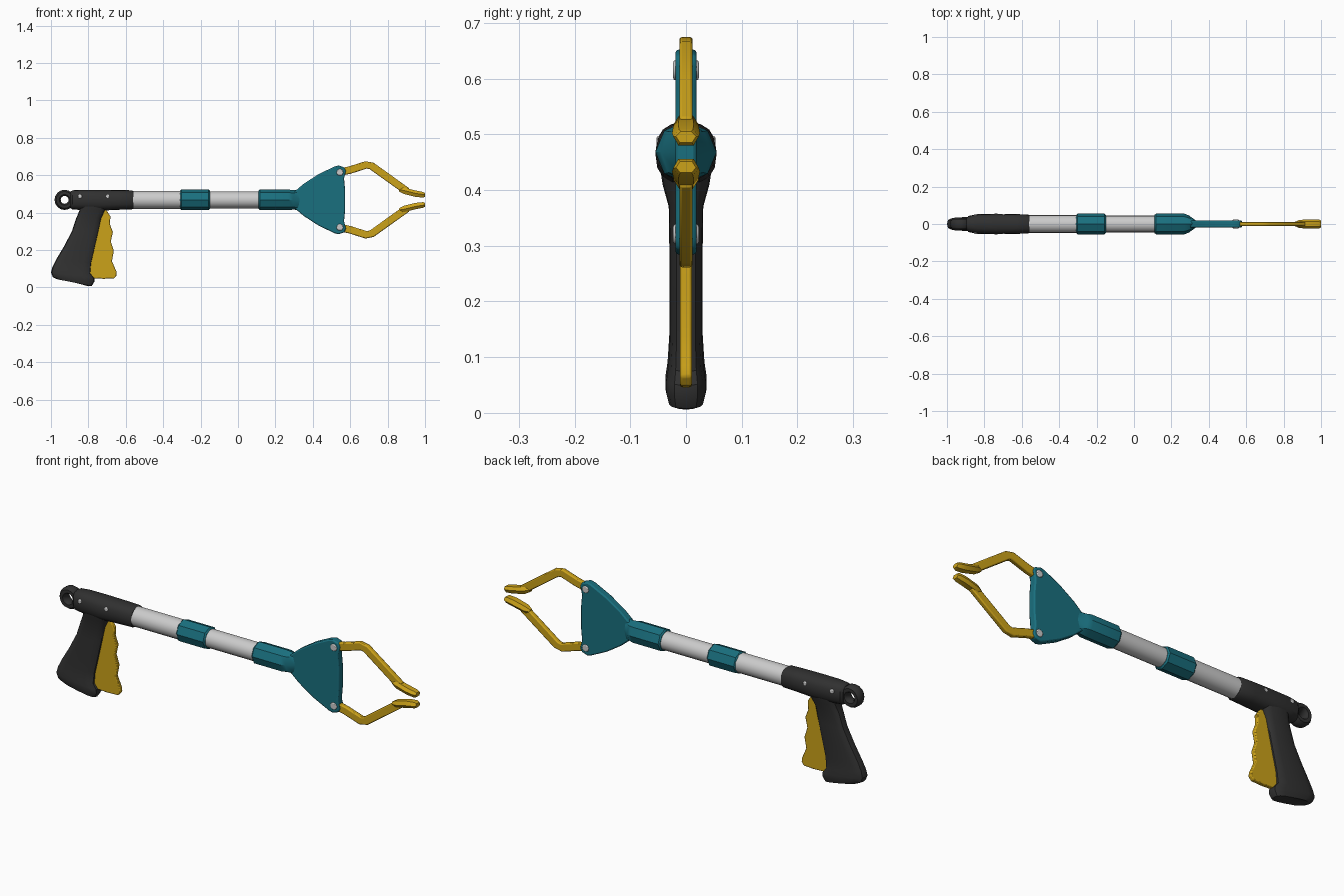
import bpy, bmesh, math
from mathutils import Vector, Matrix

if "Cube" in bpy.data.objects:
    bpy.data.objects.remove(bpy.data.objects["Cube"])

AXIS = 0.468  # height of the tube centre line


def material(name, color):
    m = bpy.data.materials.new(name)
    m.diffuse_color = (*color, 1)
    m.use_nodes = True
    m.node_tree.nodes["Principled BSDF"].inputs["Base Color"].default_value = m.diffuse_color
    return m


BLACK = material("black_plastic", (0.03, 0.03, 0.03))
TEAL = material("teal_plastic", (0.01, 0.16, 0.21))
YELLOW = material("yellow_plastic", (0.60, 0.36, 0.01))


def finish(name, bm, mat=None, bevel=0, segments=2):
    bmesh.ops.recalc_face_normals(bm, faces=bm.faces)
    me = bpy.data.meshes.new(name)
    bm.to_mesh(me)
    bm.free()
    ob = bpy.data.objects.new(name, me)
    bpy.context.collection.objects.link(ob)
    if mat:
        me.materials.append(mat)
    if bevel:
        b = ob.modifiers.new("bevel", "BEVEL")
        b.width, b.segments, b.limit_method = bevel, segments, "ANGLE"
        b.angle_limit = math.radians(40)
    bpy.ops.object.select_all(action="DESELECT")
    ob.select_set(True)
    bpy.context.view_layer.objects.active = ob
    bpy.ops.object.shade_smooth_by_angle(angle=math.radians(35))
    return ob


def loft(name, rings, mat=None):
    """Skin a list of equal-length point rings and cap both ends."""
    bm = bmesh.new()
    loops = [[bm.verts.new(p) for p in r] for r in rings]
    n = len(loops[0])
    for a, b in zip(loops, loops[1:]):
        for i in range(n):
            j = (i + 1) % n
            bm.faces.new((a[i], a[j], b[j], b[i]))
    bm.faces.new(loops[0])
    bm.faces.new(loops[-1])
    return finish(name, bm, mat)


def oval(n, power=1.0):
    """Unit superellipse points; power below 1 squares it off."""
    pts = []
    for i in range(n):
        c, s = math.cos(2 * math.pi * i / n), math.sin(2 * math.pi * i / n)
        pts.append((math.copysign(abs(c) ** power, c) if abs(c) > 1e-6 else 0,
                    math.copysign(abs(s) ** power, s) if abs(s) > 1e-6 else 0))
    return pts


def along_x(name, sections, mat=None, n=16, power=1.0):
    """Sections are (x, centre z, half y, half z)."""
    return loft(name, [[(x, hy * c, z + hz * s) for c, s in oval(n, power)]
                       for x, z, hy, hz in sections], mat)


def plate(name, profile, half, mat, bevel=0.006):
    """Extrude an xz outline symmetrically in y."""
    bm = bmesh.new()
    f = bm.faces.new([bm.verts.new((x, -half, z)) for x, z in profile])
    ext = bmesh.ops.extrude_face_region(bm, geom=[f])
    bmesh.ops.translate(bm, vec=(0, 2 * half, 0),
                        verts=[v for v in ext["geom"] if isinstance(v, bmesh.types.BMVert)])
    return finish(name, bm, mat, bevel)


def pin(name, x, z, r, half):
    bm = bmesh.new()
    bmesh.ops.create_cone(bm, cap_ends=True, segments=16, radius1=r, radius2=r, depth=2 * half,
                          matrix=Matrix.Translation((x, 0, z)) @ Matrix.Rotation(math.pi / 2, 4, "X"))
    return finish(name, bm, None, 0.004)


# Telescoping tube
along_x("rear_tube", [(-0.60, AXIS, .048, .048), (-0.20, AXIS, .048, .048)])
along_x("front_tube", [(-0.22, AXIS, .045, .045), (0.15, AXIS, .045, .045)])

# Teal collar in the middle of the tube
along_x("collar", [(-.31, AXIS, .048, .048), (-.303, AXIS, .055, .055),
                   (-.157, AXIS, .055, .055), (-.15, AXIS, .048, .048)], TEAL, 8)

# Jaw head: round socket flattening into a flared plate
along_x("head_socket", [(.11, AXIS, .049, .049), (.117, AXIS, .055, .055), (.27, AXIS, .055, .055),
                        (.295, AXIS, .045, .052), (.33, AXIS, .019, .055), (.37, AXIS, .012, .05)], TEAL, 8)
upper = [(.295, .038), (.315, .055), (.35, .085), (.43, .137), (.515, .178), (.537, .184),
         (.568, .174), (.577, .155), (.567, .115), (.573, .05)]
head = [(x, AXIS + z) for x, z in upper] + [(x, AXIS - z) for x, z in reversed(upper)]
plate("head_plate", head, .019, TEAL)

# Bent jaw arms, tip pads and pivots, mirrored about the tube axis
path = [Vector(p) for p in ((.54, .147), (.60, .160), (.685, .187), (.715, .181), (.81, .113), (.905, .045))]
for side, s in (("upper", 1), ("lower", -1)):
    left, right = [], []
    for i, p in enumerate(path):
        d = (path[min(i + 1, len(path) - 1)] - path[max(i - 1, 0)]).normalized()
        nrm = Vector((-d.y, d.x)) * .02
        left.append(p + nrm)
        right.append(p - nrm)
    plate(side + "_jaw_arm", [(p.x, AXIS + s * p.y) for p in left + right[::-1]], .012, YELLOW, .005)
    pad = [(.862, .053, .012, .008), (.885, .049, .022, .017), (.95, .033, .025, .017),
           (.99, .027, .023, .015), (1.0, .027, .018, .010)]
    loft(side + "_tip_pad",
         [[(x, hy * a, AXIS + s * (z + hz * b)) for a, b in
           ((1, .1), (.55, 1), (-.55, 1), (-1, .1), (-.6, -1), (.6, -1))] for x, z, hy, hz in pad], YELLOW)
    pin(side + "_jaw_pivot", .545, AXIS + s * .147, .018, .023)

# Handle body around the rear of the tube
along_x("handle_body", [(-.895, AXIS, .032, .045), (-.885, AXIS, .043, .051), (-.84, AXIS, .052, .054),
                        (-.74, .466, .055, .056), (-.64, AXIS, .053, .053),
                        (-.567, AXIS, .051, .051), (-.56, AXIS, .047, .047)], BLACK, 16, .8)

# Pistol grip: sections are (left x, left z, right x, right z, half width)
grip = [(-.85, .45, -.69, .45, .048), (-.848, .41, -.712, .41, .042), (-.865, .37, -.73, .37, .031),
        (-.888, .30, -.745, .30, .030), (-.93, .22, -.765, .21, .030), (-.972, .15, -.783, .13, .030),
        (-.992, .11, -.788, .075, .033), (-1.0, .08, -.768, .050, .037), (-.99, .055, -.768, .030, .037),
        (-.965, .043, -.782, .008, .032), (-.94, .045, -.80, .006, .02)]
rings = []
for xl, zl, xr, zr, hw in grip:
    rings.append([((xl + xr) / 2 + (xr - xl) / 2 * c, hw * s, (zl + zr) / 2 + (zr - zl) / 2 * c)
                  for c, s in oval(16, .6)])
loft("pistol_grip", rings, BLACK)

# Finger trigger with grooved front edge
plate("trigger", [(-.76, .38), (-.722, .415), (-.703, .412), (-.682, .38), (-.685, .338), (-.669, .296),
                  (-.680, .245), (-.664, .195), (-.674, .14), (-.650, .085), (-.648, .065),
                  (-.662, .048), (-.72, .046), (-.80, .05), (-.80, .15)], .0105, YELLOW, .004)

# Hanging loop at the back end
bm = bmesh.new()
ring = []
for i in range(16):
    a = 2 * math.pi * i / 16
    ring.append([bm.verts.new((-.927 + r * math.cos(a), y, AXIS + r * math.sin(a)))
                 for r, y in ((.021, -.014), (.029, -.027), (.045, -.027), (.054, -.014),
                              (.054, .014), (.045, .027), (.029, .027), (.021, .014))])
for i in range(16):
    for j in range(8):
        k, m = (i + 1) % 16, (j + 1) % 8
        bm.faces.new((ring[i][j], ring[k][j], ring[k][m], ring[i][m]))
finish("hanging_loop", bm, BLACK)

# Handle pins
for name, x in (("rear_handle_pin", -.845), ("front_handle_pin", -.697)):
    pin(name, x, .486, .011, .053)
